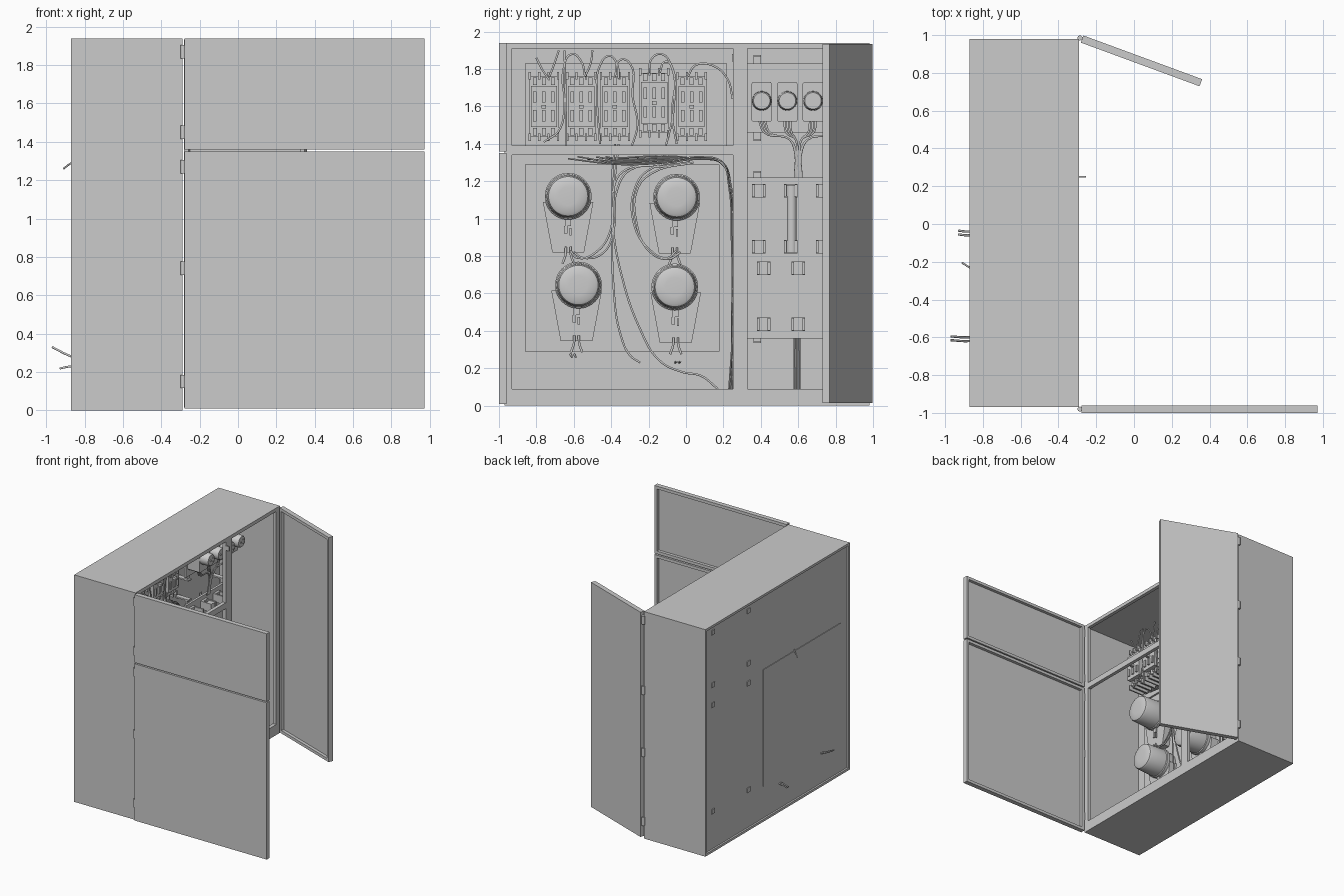
import bpy, bmesh, math, random
from mathutils import Matrix, Vector

if "Cube" in bpy.data.objects:
    bpy.data.objects.remove(bpy.data.objects["Cube"])

random.seed(4)


def finish(name, bm, smooth=False):
    bmesh.ops.recalc_face_normals(bm, faces=bm.faces[:])
    me = bpy.data.meshes.new(name)
    bm.to_mesh(me)
    bm.free()
    ob = bpy.data.objects.new(name, me)
    bpy.context.collection.objects.link(ob)
    if smooth:
        bpy.ops.object.select_all(action='DESELECT')
        ob.select_set(True)
        bpy.context.view_layer.objects.active = ob
        bpy.ops.object.shade_smooth_by_angle(angle=math.radians(35))
    return ob


def boxes(name, *extents):
    """One object made of boxes, each (x0, x1, y0, y1, z0, z1)."""
    bm = bmesh.new()
    for x0, x1, y0, y1, z0, z1 in extents:
        m = Matrix.Translation(((x0 + x1) / 2, (y0 + y1) / 2, (z0 + z1) / 2))
        bmesh.ops.create_cube(bm, size=1, matrix=m @ Matrix.Diagonal((x1 - x0, y1 - y0, z1 - z0, 1)))
    return finish(name, bm)


def prism(name, yz, x0, x1):
    """Outline in y/z pushed along x."""
    bm = bmesh.new()
    f = bm.faces.new([bm.verts.new((x0, y, z)) for y, z in yz])
    ext = bmesh.ops.extrude_face_region(bm, geom=[f])
    bmesh.ops.translate(bm, vec=(x1 - x0, 0, 0), verts=[v for v in ext['geom'] if isinstance(v, bmesh.types.BMVert)])
    return finish(name, bm)


def lathe(name, y, z, profile, n=40):
    """Profile of (x, radius) turned about an axis along x."""
    bm = bmesh.new()
    rings = [[bm.verts.new((x, y + r * math.cos(a), z + r * math.sin(a)))
              for a in (2 * math.pi * i / n for i in range(n))] for x, r in profile]
    for a, b in zip(rings, rings[1:]):
        for i in range(n):
            bm.faces.new((a[i], a[(i + 1) % n], b[(i + 1) % n], b[i]))
    bm.faces.new(rings[0])
    bm.faces.new(rings[-1])
    return finish(name, bm, True)


def wire(name, pts, r=0.006, x=None):
    """Round cable through points: (y, z) at fixed x, or (x, y, z)."""
    cu = bpy.data.curves.new(name, 'CURVE')
    cu.dimensions = '3D'
    cu.bevel_depth, cu.bevel_resolution, cu.resolution_u = r, 1, 6
    cu.use_fill_caps = True
    sp = cu.splines.new('BEZIER')
    sp.bezier_points.add(len(pts) - 1)
    for bp, p in zip(sp.bezier_points, pts):
        bp.co = p if x is None else (x, *p)
        bp.handle_left_type = bp.handle_right_type = 'AUTO'
    bpy.context.collection.objects.link(bpy.data.objects.new(name, cu))


# cabinet shell: sides, roof, floor, slightly inset back
B, F, L, R, H = -.87, -.29, -.97, .98, 1.94
boxes("cabinet_shell", (B, F, L, L + .02, 0, H), (B, F, R - .02, R, 0, H),
      (B, F, L + .02, R - .02, H - .02, H), (B, F, L + .02, R - .02, 0, .02),
      (-.855, -.845, L + .02, R - .02, .02, H - .02))
# face frame with three openings
boxes("face_frame", (-.32, F, L, -.93, 0, H), (-.32, F, .93, R, 0, H), (-.32, F, -.93, .93, 1.91, H),
      (-.32, F, -.93, .93, 0, .09), (-.32, F, .25, .33, .09, 1.91), (-.32, F, -.93, .25, 1.34, 1.39))
boxes("latch_tab", (F, -.255, .245, .253, 1.84, 1.88))
boxes("lower_mounting_plate", (-.86, -.83, -.86, .18, .29, 1.29))
boxes("upper_mounting_plate", (-.845, -.83, -.86, .22, 1.39, 1.83))


# doors: sheet with raised rim on the inner (+y) side
def door(name, w, z0, z1, t=.04, rim=.025):
    return boxes(name, (0, w, 0, .014, z0, z1), (0, rim, .014, t, z0, z1), (w - rim, w, .014, t, z0, z1),
                 (rim, w - rim, .014, t, z0, z0 + rim), (rim, w - rim, .014, t, z1 - rim, z1))


for name, z0, z1 in (("lower_left_door", .01, 1.35), ("upper_left_door", 1.36, 1.94)):
    door(name, 1.25, z0, z1).location = (-.278, -1, 0)
d = door("right_door", .67, .015, 1.935)
d.data.transform(Matrix.Diagonal((1, -1, 1, 1)))
d.data.flip_normals()
d.location = (-.268, .998, 0)
d.rotation_euler.z = math.radians(-20.2)

# hinges
for side, y, zs in (("left", -.98, (1.87, 1.45, 1.27, .74, .15)), ("right", .985, (1.87, 1.27, .74, .15))):
    for z in zs:
        bm = bmesh.new()
        bmesh.ops.create_cone(bm, cap_ends=True, segments=16, radius1=.013, radius2=.013, depth=.07,
                              matrix=Matrix.Translation((-.286, y, z)))
        finish(side + "_hinge", bm, True)

# row of breakers in the upper compartment
for y, dz in ((-.76, 0), (-.56, 0), (-.38, 0), (-.17, .02), (.03, 0)):
    c = 1.6 + dz
    parts = [(-.83, -.68, y - .08, y + .08, c - .16, c + .16),
             (-.68, -.63, y - .07, y + .07, c - .11, c + .11)]
    for k in (-1, 0, 1):
        u = y + k * .048
        for s in (-1, 1):
            parts.append((-.64, -.618, u - .009, u + .009, c + s * .05 - .03, c + s * .05 + .03))
            parts.append((-.69, -.655, u - .011, u + .011, c + s * .135 - .02, c + s * .135 + .02))
    for k in (-1.5, -.5, .5, 1.5):
        for s in (-1, 1):
            parts.append((-.8, -.65, y + k * .05 - .006, y + k * .05 + .006, c + s * .165 - .02, c + s * .165 + .02))
    parts.append((-.64, -.6, y - .012, y + .012, c - .012, c + .008))
    boxes("breaker", *parts)

# four round meters on tapered bases
for y, z, ty in ((-.63, 1.12, -.63), (-.05, 1.115, -.06), (-.575, .645, -.585), (-.06, .635, -.055)):
    prism("meter_base", [(ty - .135, z - .03), (ty - .085, z - .3), (ty + .085, z - .3), (ty + .135, z - .03)],
          -.83, -.76)
    lathe("meter_drum", y, z, [(-.83, .11), (-.76, .11), (-.76, .125), (-.735, .125), (-.73, .118),
                               (-.585, .112), (-.568, .105), (-.56, .09), (-.557, .05)])
    boxes("meter_terminal", (-.77, -.748, ty - .016, ty + .016, z - .16, z - .12),
          (-.77, -.75, ty - .022, ty - .004, z - .2, z - .16), (-.77, -.75, ty + .006, ty + .018, z - .21, z - .17))
    for k in (-1, 1):
        wire("meter_lead", [(ty + k * .012, z - .27), (ty + k * .014, z - .31), (ty + k * .03, z - .36)], .007, -.75)

# right compartment panels with standoffs reaching the back
boxes("socket_panel", (-.74, -.72, .325, .91, 1.46, 1.83))
boxes("fuse_panel", (-.74, -.72, .325, .91, .36, 1.22))
for z, s in ((1.87, -1), (1.42, 1), (1.25, -1), (.34, 1)):
    for y in (.38, .86):
        boxes("panel_standoff", (-.86, -.72, y - .02, y + .02, z - .006, z + .006),
              (-.862, -.85, y - .02, y + .02, z - .02, z + .02),
              (-.755, -.735, y - .02, y + .02, min(z, z + s * .06), max(z, z + s * .06)))

# round sockets and their cables
for i in range(4):
    y, z = .405 + i * .137, 1.63
    prism("socket_body", [(y - .05, z - .11), (y + .05, z - .11), (y + .056, z - .1), (y + .056, z + .09),
                          (y + .048, z + .1), (y - .048, z + .1), (y - .056, z + .09), (y - .056, z - .1)],
          -.72, -.61)
    lathe("socket_face", y, z, [(-.61, .052), (-.545, .05), (-.535, .044)], 28)
    boxes("socket_pins", (-.536, -.527, y - .02, y - .01, z - .005, z + .005),
          (-.536, -.527, y + .012, y + .03, z + .012, z + .018), (-.536, -.527, y + .012, y + .03, z - .02, z - .014))
    for k in (-1, 0, 1):
        t = .6 + (i - 1.5) * .01 + k * .003
        wire("socket_cable", [(-.66, y + k * .016, z - .1), (-.66, y + k * .014 + (.6 - y) * .15, 1.46),
                              (-.67, y + (.6 - y) * .75, 1.425), (-.68, t, 1.36), (-.7, t, 1.22)], .006)
for k in range(4):
    wire("drop_cable", [(.578 + k * .01, 1.22), (.582 + k * .008, .7), (.578 + k * .01, .09)], .005, -.77)

# fuse clips: U-shaped holders, one cartridge fitted
for z, ys in ((1.15, (.39, .56, .73)), (.85, (.39, .56, .73)), (.735, (.415, .6, .785)), (.435, (.415, .6, .785))):
    for y in ys:
        boxes("fuse_clip", (-.72, -.70, y - .036, y + .036, z - .036, z + .036),
              (-.70, -.62, y - .036, y - .022, z - .034, z + .034),
              (-.70, -.62, y + .022, y + .036, z - .034, z + .034))
bm = bmesh.new()
for r, depth, zc in ((.026, .3, 1.0), (.03, .06, 1.15), (.03, .06, .85)):
    bmesh.ops.create_cone(bm, cap_ends=True, segments=24, radius1=r, radius2=r, depth=depth,
                          matrix=Matrix.Translation((-.65, .565, zc)))
finish("fuse_cartridge", bm, True)

# looping cables above the breakers
loops = (
    [(-.73, 1.74), (-.77, 1.8), (-.8, 1.86)],
    [(-.68, 1.9), (-.7, 1.84), (-.73, 1.76)],
    [(-.76, 1.41), (-.68, 1.47), (-.65, 1.6), (-.655, 1.8), (-.61, 1.88), (-.56, 1.84), (-.54, 1.76)],
    [(-.64, 1.38), (-.645, 1.7), (-.65, 1.9)],
    [(-.5, 1.9), (-.51, 1.83), (-.54, 1.76)],
    [(-.46, 1.4), (-.475, 1.65), (-.46, 1.82), (-.41, 1.87), (-.37, 1.83), (-.36, 1.75)],
    [(-.38, 1.76), (-.35, 1.85), (-.3, 1.83), (-.285, 1.65), (-.26, 1.5), (-.3, 1.36)],
    [(-.2, 1.78), (-.18, 1.86), (-.13, 1.88), (-.08, 1.82), (-.065, 1.6), (-.1, 1.42), (-.13, 1.33)],
    [(-.14, 1.78), (-.11, 1.84), (-.07, 1.8), (-.075, 1.55), (-.05, 1.4)],
    [(.01, 1.76), (.05, 1.82), (.14, 1.82), (.22, 1.75), (.25, 1.64)],
)
for p in loops:
    wire("breaker_cable", p, .006, -.64)

# harness: bundle along the beam and down beside the post
for k in range(6):
    j = lambda s=.008: random.uniform(-s, s)
    e = k * .007
    wire("harness_cable", [(-.63 + k * .05, 1.325 + j()), (-.35, 1.29 + e), (-.1, 1.3 + e), (.08, 1.325 + j()),
                           (.19, 1.30 + j()), (.235 + j(), 1.17), (.25 + j(), .9), (.25 + j(), .4), (.23 + e, .09)],
         .005, -.7 - k * .012)
for p in (
    [(-.38, 1.4), (-.395, 1.2), (-.39, .95), (-.35, .72), (-.25, .42), (-.14, .24), (-.02, .18), (.08, .16), (.17, .09)],
    [(-.36, 1.4), (-.385, 1.15), (-.385, .6), (-.35, .38), (-.3, .27), (-.245, .23)],
    [(-.62, .83), (-.58, .79), (-.47, .83), (-.4, .95), (-.39, 1.15), (-.34, 1.25), (-.15, 1.29), (.05, 1.32)],
    [(-.6, .82), (-.55, .79), (-.44, .82), (-.385, .95), (-.37, 1.15), (-.3, 1.26), (-.1, 1.28)],
    [(-.05, .83), (-.1, .79), (-.2, .84), (-.28, .98), (-.27, 1.17), (-.2, 1.26), (.02, 1.31)],
    [(-.03, .82), (-.09, .785), (-.19, .82), (-.265, .98), (-.255, 1.17), (-.17, 1.25), (.04, 1.3)],
):
    wire("meter_cable", p, .006, -.74)

# cables leaving through the back
for y, z in ((-.6, .33), (-.62, .33), (-.04, .22), (-.06, .22)):
    up = .33 if z > .3 else .218
    wire("rear_cable", [(-.8, y + .01, .26 if z > .3 else .235), (-.88, y, .285 if z > .3 else .228),
                        (-.97 if z > .3 else -.93, y + .005, up)], .006)
wire("rear_stub_cable", [(-.8, -.26, 1.33), (-.87, -.23, 1.29), (-.91, -.205, 1.26)], .005)
